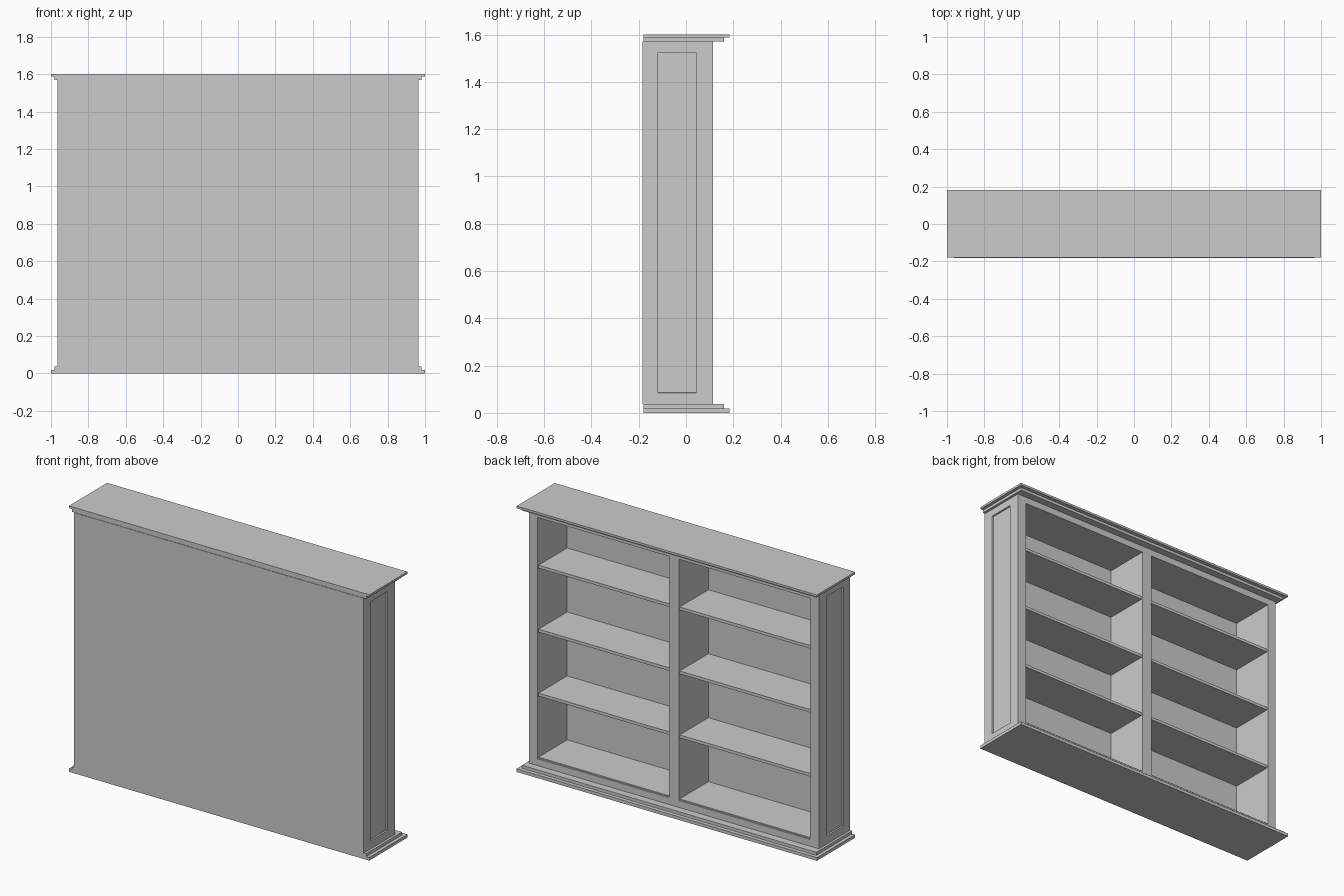
import bpy
import bmesh
from mathutils import Vector

cube = bpy.data.objects.get("Cube")
if cube:
    bpy.data.objects.remove(cube, do_unlink=True)

paint = bpy.data.materials.new("grey_paint")
paint.use_nodes = True
GREY = (0.6, 0.6, 0.6, 1)
paint.diffuse_color = GREY
paint.node_tree.nodes["Principled BSDF"].inputs["Base Color"].default_value = GREY

# Main sizes: the open shelves face +y, the closed panel faces -y
SIDE, OPEN, POST = 0.965, 0.907, 0.033
BACK, INNER, FACE, LIP = -0.183, -0.165, 0.115, 0.183
LOW, HIGH = 0.037, 1.57
SILL, HEAD = 0.078, 1.53


def finish(name, bm):
    mesh = bpy.data.meshes.new(name)
    bm.to_mesh(mesh)
    bm.free()
    mesh.materials.append(paint)
    obj = bpy.data.objects.new(name, mesh)
    bpy.context.collection.objects.link(obj)
    return obj


def box_mesh(x, y, z):
    """Box spanning the given (low, high) pair on each axis."""
    bm = bmesh.new()
    bmesh.ops.create_cube(bm, size=1)
    for v in bm.verts:
        v.co = Vector([span[0] if c < 0 else span[1] for c, span in zip(v.co, (x, y, z))])
    return bm


def box(name, x, y, z):
    return finish(name, box_mesh(x, y, z))


# Back panel, top and bottom rails
box("back_panel", (-SIDE, SIDE), (BACK, INNER), (LOW, HIGH))
box("top_rail", (-OPEN, OPEN), (INNER, FACE), (HEAD, HIGH))
box("bottom_rail", (-OPEN, OPEN), (INNER, FACE), (LOW, SILL))
box("centre_divider", (-POST, POST), (INNER, FACE), (SILL, HEAD))

# Sides with a recessed panel on the outer face
for sign, side in ((-1, "right"), (1, "left")):
    x = sorted((sign * OPEN, sign * SIDE))
    bm = box_mesh(x, (INNER, FACE), (LOW, HIGH))
    bm.normal_update()
    outer = [f for f in bm.faces if f.normal.x * sign > 0.9]
    bmesh.ops.inset_region(bm, faces=outer, thickness=0.04)
    for v in outer[0].verts:
        v.co.y = -0.118 if v.co.y < -0.02 else 0.042
        v.co.z = 0.085 if v.co.z < 0.8 else 1.525
    # Straight-walled recess
    bmesh.ops.inset_region(bm, faces=outer, thickness=0.0005)
    for v in outer[0].verts:
        v.co.x -= sign * 0.01
    finish(side + "_side", bm)

# Shelves in both bays, set just behind the face frame
for sign, side in ((-1, "right"), (1, "left")):
    bay = sorted((sign * POST, sign * OPEN))
    for i in range(4):
        top = 0.085 + 0.385 * i
        box(f"{side}_shelf_{i + 1}", bay, (INNER, FACE - 0.008), (top - 0.018, top))

# Stepped crown and plinth mouldings
for name, half, front, z in (
    ("crown_slab", 1.0, LIP, (1.587, 1.6)),
    ("crown_step", 0.98, 0.16, (HIGH, 1.587)),
    ("plinth_slab", 1.0, LIP, (0, 0.019)),
    ("plinth_step", 0.98, 0.16, (0.019, LOW)),
):
    box(name, (-half, half), (BACK + 0.003, front), z)
